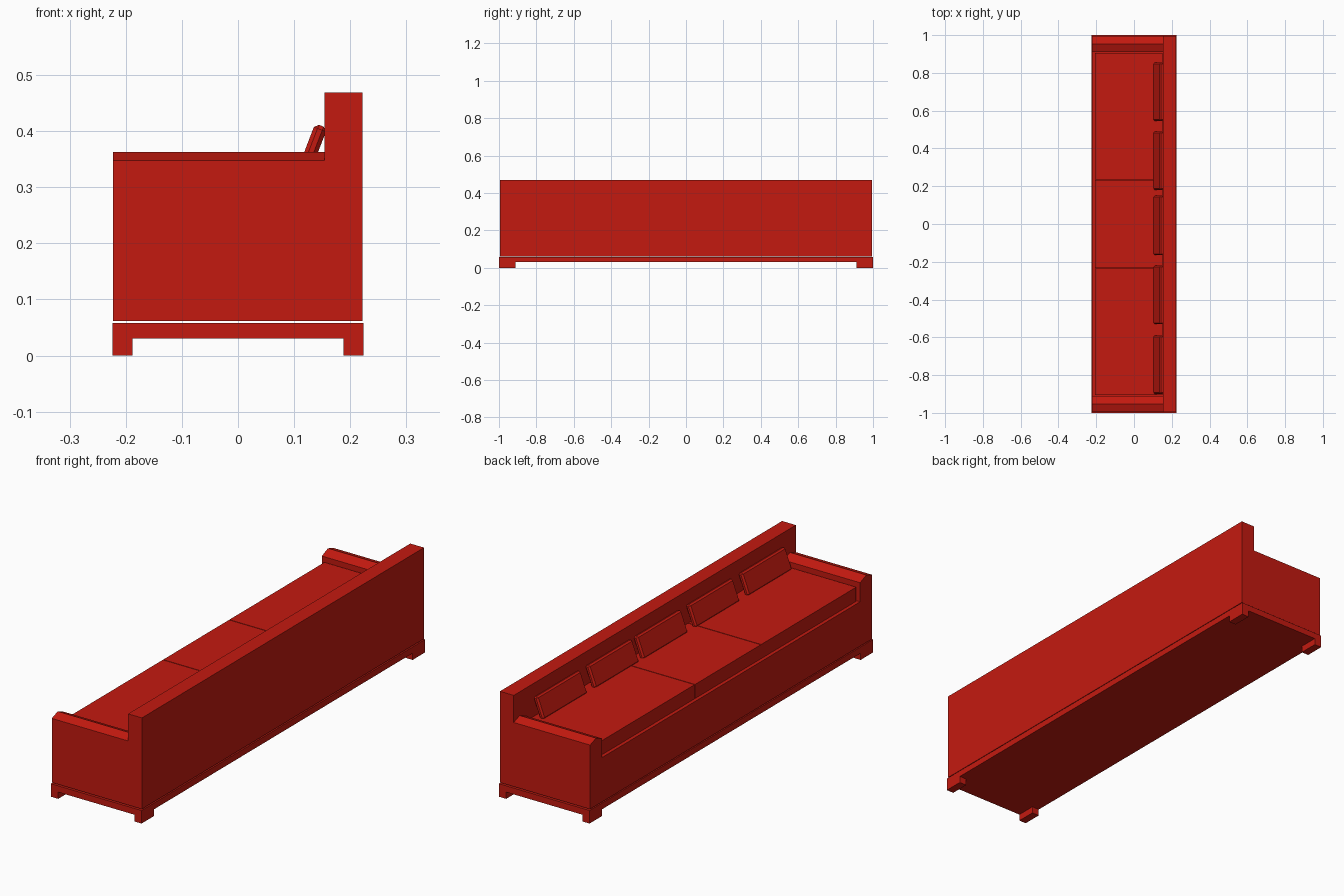
import bpy, bmesh, math
from mathutils import Matrix

if "Cube" in bpy.data.objects:
    bpy.data.objects.remove(bpy.data.objects["Cube"])

red = bpy.data.materials.new("red_upholstery")
red.diffuse_color = (0.55, 0.01, 0.005, 1)
red.use_nodes = True
red.node_tree.nodes["Principled BSDF"].inputs["Base Color"].default_value = red.diffuse_color


def finish(name, bm):
    bmesh.ops.recalc_face_normals(bm, faces=bm.faces)
    mesh = bpy.data.meshes.new(name)
    bm.to_mesh(mesh)
    bm.free()
    mesh.materials.append(red)
    obj = bpy.data.objects.new(name, mesh)
    bpy.context.collection.objects.link(obj)
    return obj


def box(name, x, y, z, bevel=0, tilt=0):
    """Box from (min, max) ranges, optionally chamfered and tilted about y."""
    bm = bmesh.new()
    bmesh.ops.create_cube(bm, size=1)
    bmesh.ops.scale(bm, vec=(x[1] - x[0], y[1] - y[0], z[1] - z[0]), verts=bm.verts)
    if bevel:
        bmesh.ops.bevel(bm, geom=bm.edges[:], offset=bevel, segments=1,
                        profile=0.5, affect='EDGES')
    obj = finish(name, bm)
    centre = (sum(x) / 2, sum(y) / 2, sum(z) / 2)
    obj.data.transform(Matrix.Translation(centre) @ Matrix.Rotation(tilt, 4, 'Y'))
    return obj


def extrude_x(name, profile, x0, x1):
    """Extrude a (y, z) profile along x."""
    bm = bmesh.new()
    face = bm.faces.new([bm.verts.new((x0, y, z)) for y, z in profile])
    new = bmesh.ops.extrude_face_region(bm, geom=[face])["geom"]
    bmesh.ops.translate(bm, vec=(x1 - x0, 0, 0),
                        verts=[v for v in new if isinstance(v, bmesh.types.BMVert)])
    return finish(name, bm)


# Plinth with four corner feet
box("plinth", (-0.224, 0.224), (-1, 1), (0.03, 0.058))
for sx in (-1, 1):
    for sy in (-1, 1):
        box("foot", sorted((sx * 0.188, sx * 0.224)),
            sorted((sy * 0.912, sy * 1.0)), (0, 0.03))

# Body: backrest, seat base and ridge-topped arms
box("backrest", (0.154, 0.222), (-0.995, 0.995), (0.062, 0.469))
box("seat_base", (-0.223, 0.154), (-0.91, 0.91), (0.062, 0.26))
for s in (-1, 1):
    arm = [(0.995, 0.062), (0.995, 0.348), (0.953, 0.363), (0.91, 0.345), (0.91, 0.062)]
    extrude_x("arm", [(s * y, z) for y, z in arm], -0.223, 0.154)

# Three seat cushions
for y0, y1 in ((-0.905, -0.235), (-0.232, 0.232), (0.235, 0.905)):
    box("seat_cushion", (-0.207, 0.152), (y0, y1), (0.26, 0.323))

# Five leaning back pillows
for y0, y1 in ((-0.9, -0.59), (-0.53, -0.22), (-0.165, 0.15), (0.18, 0.49), (0.545, 0.855)):
    box("back_pillow", (0.119, 0.142), (y0, y1), (0.313, 0.413),
        bevel=0.007, tilt=math.radians(21))
